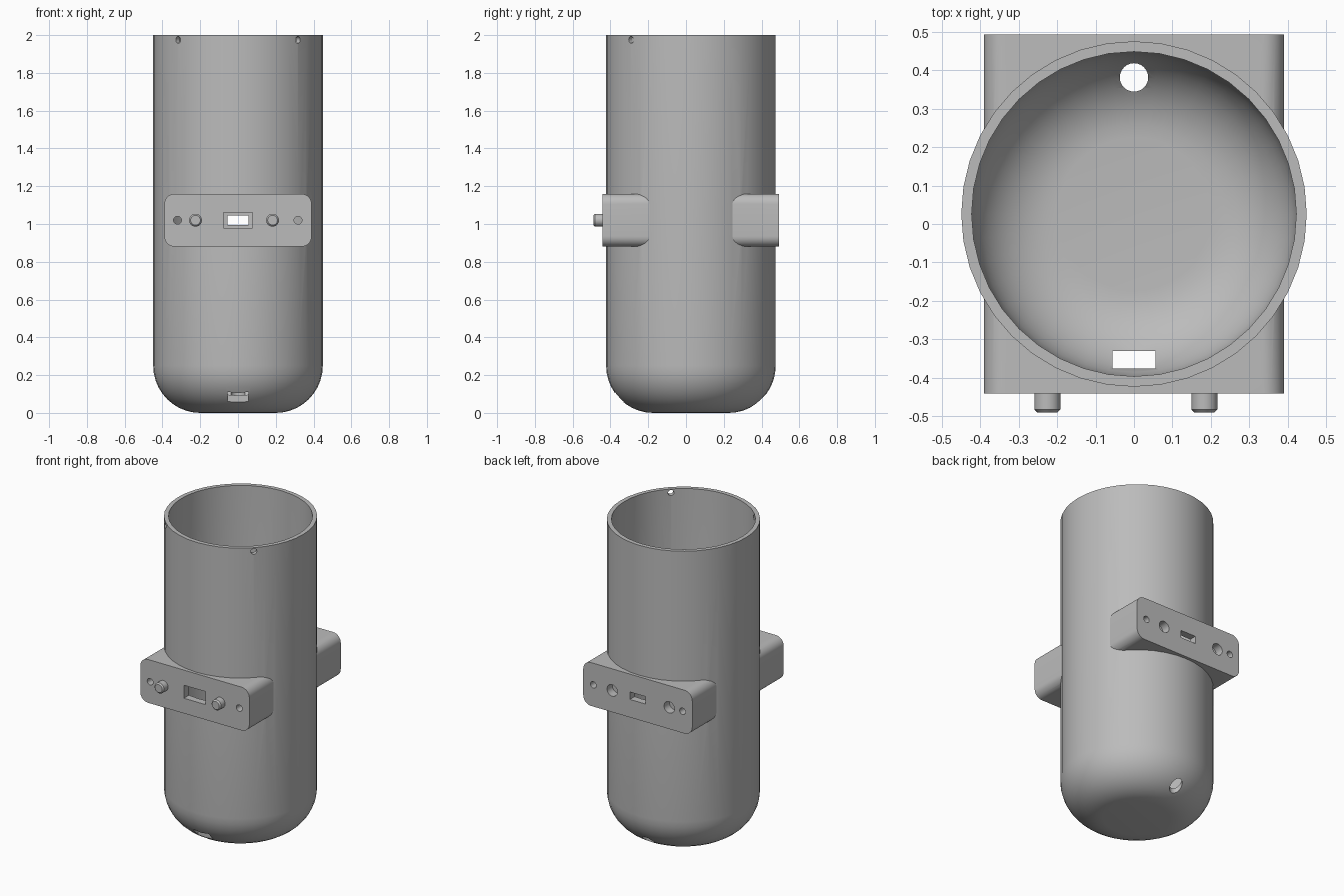
import bpy, math
from mathutils import Vector, Matrix

cube = bpy.data.objects.get("Cube")
if cube:
    bpy.data.objects.remove(cube, do_unlink=True)

AXIS_Y = 0.026            # tube axis offset from the centre
R, WALL, FILLET = 0.449, 0.027, 0.25
MID_Z = 1.02              # height of the coupling pads
FRONT, BACK = -0.441, 0.493
PEG_X = (-0.225, 0.183)
SCREW_X = (-0.32, 0.318)

grey = bpy.data.materials.new("grey plastic")
grey.use_nodes = True
grey.diffuse_color = (0.5, 0.5, 0.5, 1)
grey.node_tree.nodes["Principled BSDF"].inputs["Base Color"].default_value = (0.5, 0.5, 0.5, 1)


def make(name, verts, faces):
    mesh = bpy.data.meshes.new(name)
    mesh.from_pydata(verts, [], faces)
    mesh.materials.append(grey)
    obj = bpy.data.objects.new(name, mesh)
    bpy.context.collection.objects.link(obj)
    return obj


def lathe(name, profile, sides, matrix):
    """Closed solid turned around local z from (radius, height) pairs."""
    verts, faces = [], []
    for r, z in profile:
        for i in range(sides):
            a = math.tau * i / sides
            verts.append(matrix @ Vector((r * math.cos(a), r * math.sin(a), z)))
    for k in range(len(profile) - 1):
        for i in range(sides):
            j = (i + 1) % sides
            faces.append((k * sides + i, k * sides + j, (k + 1) * sides + j, (k + 1) * sides + i))
    faces.append(tuple(reversed(range(sides))))
    faces.append(tuple(range(len(verts) - sides, len(verts))))
    return make(name, verts, faces)


def rod(name, start, end, radius, sides=24):
    """Plain cylinder between two points."""
    start, end = Vector(start), Vector(end)
    turn = (end - start).to_track_quat('Z', 'Y').to_matrix().to_4x4()
    return lathe(name, [(radius, 0), (radius, (end - start).length)], sides,
                 Matrix.Translation(start) @ turn)


def box(name, lo, hi, radius=0.0, steps=8):
    """Box whose long edges along y may be rounded."""
    outline = []
    if radius:
        corners = [(hi[0], hi[2], 0), (lo[0], hi[2], 1), (lo[0], lo[2], 2), (hi[0], lo[2], 3)]
        for x, z, quarter in corners:
            cx = x - math.copysign(radius, x)
            cz = z + (radius if z == lo[2] else -radius)
            for s in range(steps + 1):
                a = math.pi / 2 * (quarter + s / steps)
                outline.append((cx + radius * math.cos(a), cz + radius * math.sin(a)))
    else:
        outline = [(hi[0], hi[2]), (lo[0], hi[2]), (lo[0], lo[2]), (hi[0], lo[2])]
    n = len(outline)
    verts = [(x, y, z) for y in (lo[1], hi[1]) for x, z in outline]
    faces = [tuple(reversed(range(n))), tuple(range(n, 2 * n))]
    faces += [(i, (i + 1) % n, n + (i + 1) % n, n + i) for i in range(n)]
    # outline runs from x to z, so flip to face outward
    return make(name, verts, [tuple(reversed(f)) for f in faces])


def cup(name, radius, bottom, fillet, top):
    """Round-bottomed solid used for the outside and the hollow."""
    profile = []
    for s in range(11):
        a = math.pi / 2 * s / 10
        profile.append((radius - fillet + fillet * math.sin(a), bottom + fillet - fillet * math.cos(a)))
    profile.append((radius, top))
    return lathe(name, profile, 40, Matrix.Translation((0, AXIS_Y, 0)))


def combine(target, tools, operation):
    for tool in tools:
        mod = target.modifiers.new(operation, 'BOOLEAN')
        mod.operation, mod.solver, mod.object = operation, 'EXACT', tool
    bpy.context.view_layer.update()
    graph = bpy.context.evaluated_depsgraph_get()
    mesh = bpy.data.meshes.new_from_object(target.evaluated_get(graph))
    target.modifiers.clear()
    target.data = mesh
    for tool in tools:
        bpy.data.objects.remove(tool, do_unlink=True)


def smooth(obj):
    bpy.ops.object.select_all(action='DESELECT')
    obj.select_set(True)
    bpy.context.view_layer.objects.active = obj
    bpy.ops.object.shade_smooth_by_angle(angle=math.radians(30))


# Round-bottomed tube with the coupling block through its middle
body = cup("tube_body", R, 0, FILLET, 2.0)
block = box("coupling_block", (-0.39, FRONT, MID_Z - 0.14), (0.39, BACK, MID_Z + 0.14), 0.055)
combine(body, [block], 'UNION')

# Hollow and openings
cutters = [
    cup("hollow", R - WALL, WALL, FILLET - WALL, 2.1),
    box("front_window", (-0.078, -0.6, MID_Z - 0.042), (0.078, 0, MID_Z + 0.042)),
    box("back_window", (-0.056, 0, MID_Z - 0.024), (0.056, 0.6, MID_Z + 0.024)),
    box("floor_slot", (-0.056, -0.376, -0.1), (0.056, -0.33, 0.3)),
    rod("floor_hole", (0, 0.381, -0.1), (0, 0.381, 0.3), 0.037),
]
for x in SCREW_X:
    cutters.append(rod("front_screw_hole", (x, -0.6, MID_Z), (x, 0, MID_Z), 0.021))
    cutters.append(rod("back_screw_hole", (x, BACK - 0.1, MID_Z), (x, 0.6, MID_Z), 0.021))
for x in PEG_X:
    cutters.append(rod("peg_socket", (x, BACK - 0.055, MID_Z), (x, 0.6, MID_Z), 0.037))
for side in (-1, 1):
    cutters.append(rod("rim_hole", (side * 0.2, AXIS_Y - 0.2, 1.975),
                       (side * 0.4, AXIS_Y - 0.4, 1.975), 0.018))
combine(body, cutters, 'DIFFERENCE')
smooth(body)

# Chamfered locating pegs on the front pad
for x, side in zip(PEG_X, ("right", "left")):
    turn = Matrix.Translation((x, FRONT + 0.02, MID_Z)) @ Matrix.Rotation(math.pi / 2, 4, 'X')
    peg = lathe(side + "_peg", [(0.034, 0), (0.034, 0.061), (0.026, 0.069)], 24, turn)
    smooth(peg)
